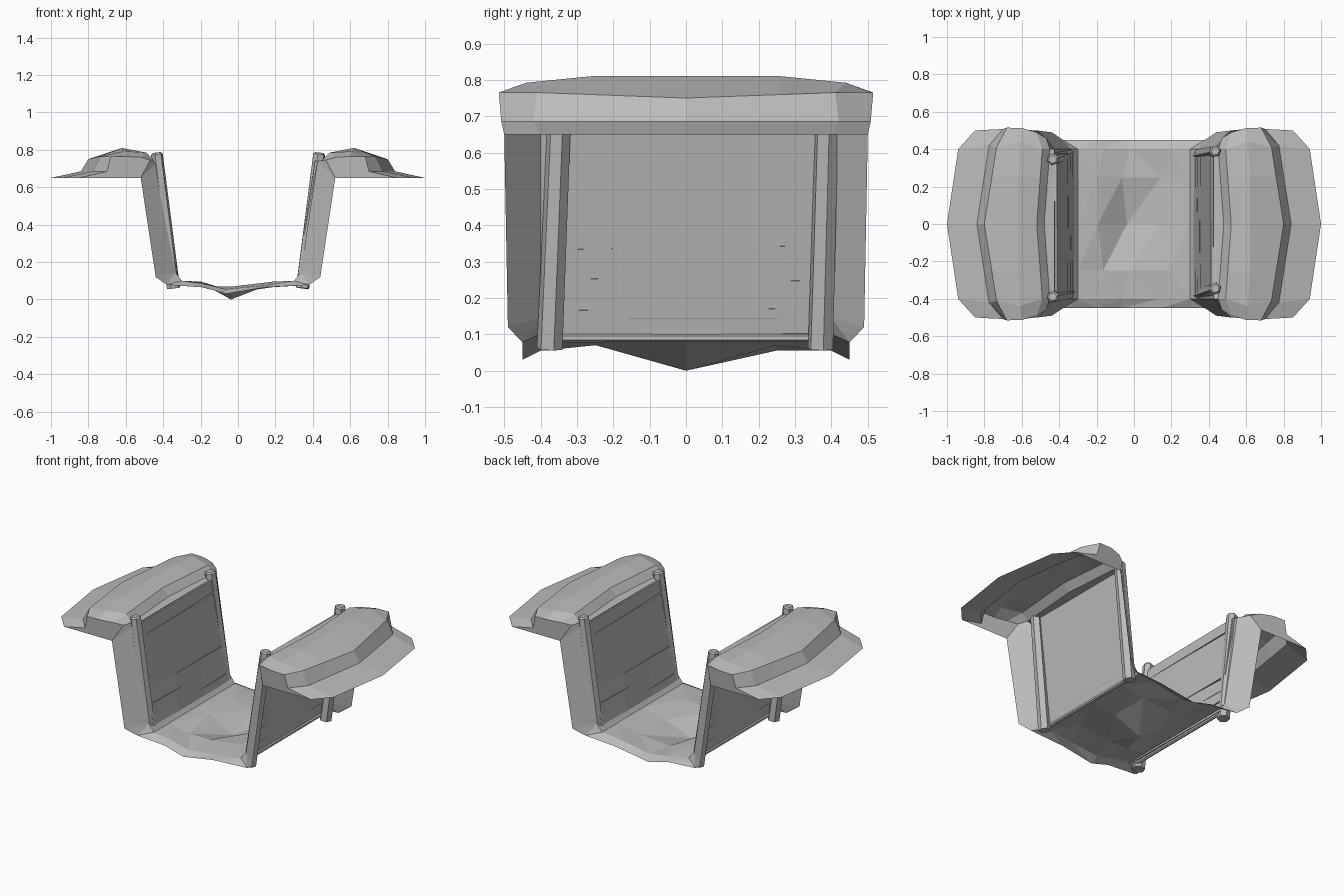
import bpy, bmesh, math, random
from mathutils import Vector, Matrix

random.seed(4)
cube = bpy.data.objects.get("Cube")
if cube:
    bpy.data.objects.remove(cube, do_unlink=True)

mat = bpy.data.materials.new("plain_grey")
mat.use_nodes = True
GREY = (0.5, 0.5, 0.5, 1)
mat.diffuse_color = GREY
mat.node_tree.nodes["Principled BSDF"].inputs["Base Color"].default_value = GREY


def finish(bm, name):
    mesh = bpy.data.meshes.new(name)
    bm.to_mesh(mesh)
    bm.free()
    mesh.materials.append(mat)
    ob = bpy.data.objects.new(name, mesh)
    bpy.context.collection.objects.link(ob)


# Half cross-sections of the earth sheet: outer hem, mound, wall, floor edge
MID = [(1, 0, .65), (.84, 0, .685), (.8, 0, .75), (.62, 0, .81), (.52, 0, .79),
       (.48, 0, .745), (.425, 0, .74), (.335, 0, .145), (.3, 0, .1)]
NEAR = [(.94, .4, .65), (.775, .42, .685), (.735, .41, .765), (.61, .44, .792), (.49, .4, .785),
        (.45, .4, .745), (.425, .4, .74), (.335, .4, .145), (.3, .4, .1)]
END = [(.85, .5, .65), (.7, .508, .685), (.68, .515, .765), (.6, .513, .765), (.52, .49, .76),
       (.47, .46, .745), (.52, .5, .65), (.44, .49, .12), (.38, .45, .078)]
SHOULDER = [Vector(p).lerp(Vector(q), .62) for p, q in zip(MID, NEAR)]
SHOULDER[3] = Vector((.62, .26, .81))
FLOOR_X = (.16, -.04, -.18)


def section(half, floor_z, sign):
    """Full cross-section from +x to -x, with the uneven floor between."""
    right = [Vector((x, sign * y, z)) for x, y, z in half]
    left = [Vector((-p.x, p.y, p.z)) for p in reversed(right)]
    y = right[-1].y
    floor = [Vector((x + random.uniform(-.03, .03), y, z)) for x, z in zip(FLOOR_X, floor_z)]
    return right + floor + left


STATIONS = [(END, (.065, .03, .065), -1), (NEAR, (.075, .055, .085), -1),
            (SHOULDER, (.095, .07, .07), -1), (MID, (.07, 0, .09), 1),
            (SHOULDER, (.07, .055, .095), 1), (NEAR, (.09, .055, .075), 1),
            (END, (.065, .03, .065), 1)]

# Earth sheet: mounds, trench walls, flared ends and floor
bm = bmesh.new()
rows = [[bm.verts.new(p) for p in section(*s)] for s in STATIONS]
for a, b in zip(rows, rows[1:]):
    for i in range(len(a) - 1):
        bm.faces.new((a[i], b[i], b[i + 1], a[i + 1]))

# Upright end faces closing each mound down to hem level
for row in (rows[0], rows[-1]):
    for side in (row[:7], row[:-8:-1]):
        bm.faces.new(side)
bmesh.ops.recalc_face_normals(bm, faces=bm.faces)
bmesh.ops.triangulate(bm, faces=[f for f in bm.faces if f.calc_center_median().z < .13])
finish(bm, "earth_trench")


# Six-sided post with a chamfered top
def post(name, foot, head, radius=.036):
    foot, head = Vector(foot), Vector(head)
    axis = head - foot
    bm = bmesh.new()
    bmesh.ops.create_cone(bm, cap_ends=True, segments=6, radius1=radius, radius2=radius * .9,
                          depth=axis.length)
    rim = [e for e in bm.edges if all(v.co.z > 0 for v in e.verts)]
    bmesh.ops.bevel(bm, geom=rim, offset=radius / 4, segments=1, affect='EDGES')
    turn = axis.to_track_quat('Z', 'Y').to_matrix().to_4x4()
    bm.transform(Matrix.Translation((foot + head) / 2) @ turn)
    finish(bm, name)


# Thin plank laid along the leaning wall, its ends bowed into the earth
LEAN = math.atan2(.09, .595)


def plank(name, side, z, height, skew, bow):
    x = .425 - (.74 - z) * math.tan(LEAN)
    bm = bmesh.new()
    bmesh.ops.create_cube(bm, size=1, matrix=Matrix.Diagonal((.012, .76, height, 1)))
    bmesh.ops.subdivide_edges(bm, edges=[e for e in bm.edges
                              if abs(e.verts[0].co.y - e.verts[1].co.y) > .5], cuts=2)
    for v in bm.verts:
        if abs(v.co.y) > .3 and v.co.z > 0:
            v.co.x += bow
    bm.transform(Matrix.Rotation(math.pi if side < 0 else 0, 4, 'Z')
                 @ Matrix.Translation((x - .007, 0, z))
                 @ Matrix.Rotation(LEAN, 4, 'Y') @ Matrix.Rotation(skew, 4, 'X'))
    finish(bm, name)


# Plank heights up the wall: centre, width, skew, bow
PLANKS = [(.135, .07, .008, .004), (.21, .084, -.01, .004), (.295, .09, .015, .004),
          (.5, .32, 0, 0), (.7, .075, -.012, 0)]
for side, label in ((1, "left"), (-1, "right")):
    post(f"{label}_post_a", (side * .345, side * .37, .06), (side * .435, side * .39, .785))
    post(f"{label}_post_b", (side * .345, side * -.375, .06), (side * .435, side * -.345, .785))
    for n, spec in enumerate(PLANKS):
        plank(f"{label}_plank_{n + 1}", side, *spec)
    # Rail lying along the foot of the wall
    post(f"{label}_foot_rail", (side * .325, -.36, .09), (side * .325, .36, .09), .012)
